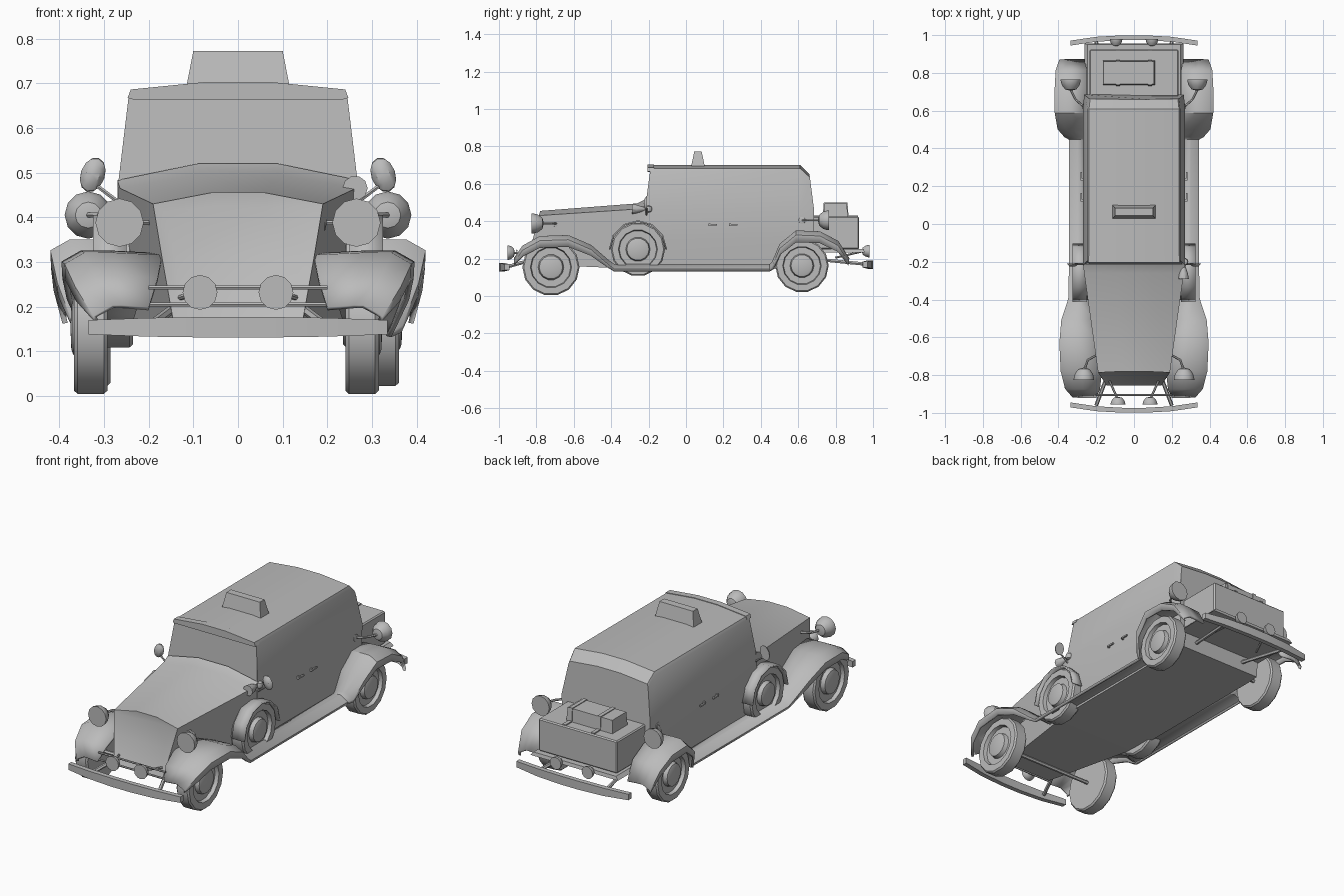
import bpy, bmesh
from math import cos, sin, pi, radians
from mathutils import Vector, Matrix

if "Cube" in bpy.data.objects:
    bpy.data.objects.remove(bpy.data.objects["Cube"])

grey = bpy.data.materials.new("plain_grey")
grey.use_nodes = True
grey.diffuse_color = (0.5, 0.5, 0.5, 1)
grey.node_tree.nodes["Principled BSDF"].inputs["Base Color"].default_value = (0.5, 0.5, 0.5, 1)


def finish(name, bm, loc=(0, 0, 0), angle=35):
    bmesh.ops.recalc_face_normals(bm, faces=bm.faces)
    mesh = bpy.data.meshes.new(name)
    bm.to_mesh(mesh)
    bm.free()
    mesh.materials.append(grey)
    obj = bpy.data.objects.new(name, mesh)
    bpy.context.collection.objects.link(obj)
    obj.location = loc
    bpy.ops.object.select_all(action='DESELECT')
    obj.select_set(True)
    bpy.context.view_layer.objects.active = obj
    bpy.ops.object.shade_smooth_by_angle(angle=radians(angle))
    return obj


def loft(name, rings, closed=True, inset=None, angle=35):
    """Skin a series of point rings; optionally inset the first cap."""
    bm = bmesh.new()
    rows = [[bm.verts.new(p) for p in ring] for ring in rings]
    n = len(rows[0])
    for a, b in zip(rows, rows[1:]):
        for i in range(n if closed else n - 1):
            j = (i + 1) % n
            bm.faces.new((a[i], a[j], b[j], b[i]))
    if closed:
        cap = bm.faces.new(rows[0])
        bm.faces.new(rows[-1])
        if inset:
            bmesh.ops.recalc_face_normals(bm, faces=bm.faces)
            bmesh.ops.inset_region(bm, faces=[cap], thickness=inset, depth=-0.008)
    return finish(name, bm, angle=angle)


def lathe(name, profile, loc, axis, n=12, warp=None):
    """Spin (radius, height) points around an axis."""
    bm = bmesh.new()
    turn = Vector(axis).to_track_quat('Z', 'Y').to_matrix().to_4x4()
    rows = []
    for r, h in profile:
        if r == 0:
            rows.append([bm.verts.new((0, 0, h))] * n)
        else:
            rows.append([bm.verts.new((r * cos(2 * pi * i / n), r * sin(2 * pi * i / n), h))
                         for i in range(n)])
    for a, b in zip(rows, rows[1:]):
        for i in range(n):
            j = (i + 1) % n
            quad = list(dict.fromkeys((a[i], a[j], b[j], b[i])))
            bm.faces.new(quad)
    bm.transform((warp or Matrix()) @ turn)
    return finish(name, bm, loc)


def rod(name, points, r=0.006):
    for p, q in zip(points, points[1:]):
        p, q = Vector(p), Vector(q)
        d = q - p
        lathe(name, [(0, 0), (r, 0), (r, d.length), (0, d.length)], p, d, 6)


def box(name, lo, hi, taper=(1, 1), bevel=0):
    bm = bmesh.new()
    bmesh.ops.create_cube(bm, size=1)
    for v in bm.verts:
        if v.co.z > 0:
            v.co.x *= taper[0]
            v.co.y *= taper[1]
    lo, hi = Vector(lo), Vector(hi)
    bm.transform(Matrix.Translation((lo + hi) / 2) @ Matrix.Diagonal((*(hi - lo), 1)))
    if bevel:
        bmesh.ops.bevel(bm, geom=bm.edges[:], offset=bevel, segments=1, affect='EDGES')
    return finish(name, bm, angle=20)


def section(half, y_of):
    """Mirror a half profile of (x, z) into a full ring."""
    full = half + [(-x, z) for x, z in reversed(half)]
    return [(x, y_of(z), z) for x, z in full]


# Cabin with slanted windscreen and rounded back
side = [(0.255, 0.145), (0.268, 0.3), (0.27, 0.46), (0.245, 0.668), (0.238, 0.683), (0.07, 0.7)]
back = [(0.25, 0.145), (0.262, 0.3), (0.264, 0.46), (0.238, 0.62), (0.232, 0.635), (0.07, 0.65)]
loft("cabin", [
    section(side, lambda z: -0.22 + max(0, z - 0.48) * 0.15),
    section(side, lambda z: 0.61),
    section(back, lambda z: 0.685 - max(0, z - 0.46) * 0.13)])
lip = [(0.235, 0.664), (0.247, 0.667), (0.24, 0.686), (0.07, 0.703)]
loft("roof_visor", [section(lip, lambda z: -0.205), section(lip, lambda z: -0.17)])

# Hood, cowl and sloping radiator
loft("hood", [
    section([(0.145, 0.17), (0.17, 0.31), (0.19, 0.43), (0.06, 0.455)],
            lambda z: -0.78 - (0.455 - z) * 0.26),
    section([(0.25, 0.145), (0.258, 0.31), (0.264, 0.465), (0.09, 0.495)], lambda z: -0.26),
    section([(0.255, 0.145), (0.262, 0.31), (0.27, 0.483), (0.09, 0.52)], lambda z: -0.212)],
    inset=0.03)

# Fenders and running boards as one swept strip: y, top z, inner x, outer x, skirt
path = [(-0.915, 0.2, 0.2, 0.32, 0.01), (-0.87, 0.265, 0.18, 0.36, 0.03),
        (-0.78, 0.315, 0.17, 0.383, 0.035), (-0.63, 0.32, 0.19, 0.39, 0.035),
        (-0.51, 0.268, 0.21, 0.38, 0.03), (-0.42, 0.19, 0.23, 0.35, 0.015),
        (-0.385, 0.165, 0.24, 0.34, 0.01), (0.45, 0.165, 0.25, 0.34, 0.01),
        (0.465, 0.18, 0.25, 0.365, 0.015), (0.505, 0.275, 0.25, 0.4, 0.03),
        (0.59, 0.345, 0.25, 0.415, 0.035), (0.715, 0.34, 0.25, 0.415, 0.035),
        (0.81, 0.29, 0.25, 0.41, 0.03), (0.868, 0.2, 0.26, 0.39, 0.015)]
for s in (-1, 1):
    strip = loft("fender_and_running_board", [
        [(s * a, y, z - 0.005), (s * (a + b) / 2, y, z), (s * (b - 0.04), y, z),
         (s * b, y, z - 0.022), (s * (b - 0.003), y, z - 0.022 - k)]
        for y, z, a, b, k in path], closed=False, angle=40)
    mod = strip.modifiers.new("thickness", 'SOLIDIFY')
    mod.thickness = 0.012
    mod.offset = 0


# Wheels
def wheel(name, s, x, y, z, r, w=0.075):
    lathe(name, [(0, 0), (r * 0.95, 0), (r, 0.008), (r, w - 0.008), (r * 0.95, w), (r * 0.72, w),
                 (r * 0.69, w - 0.02), (r * 0.45, w - 0.02), (r * 0.41, w + 0.002),
                 (r * 0.33, w + 0.006), (0, w + 0.008)], (s * x, y, z), (s, 0, 0), 14)


for s, front_x in ((-1, 0.292), (1, 0.24)):
    wheel("front_wheel", s, front_x, -0.722, 0.154, 0.153)
    wheel("rear_wheel", s, 0.285, 0.62, 0.162, 0.143)
    wheel("spare_wheel", s, 0.235, -0.257, 0.25, 0.145)
    # Partial cover over the spare
    arc = [radians(a) for a in range(0, 181, 30)]
    cover = loft("spare_cover", [[(s * x, -0.257 + 0.155 * cos(a), 0.25 + 0.155 * sin(a))
                                  for x in (0.25, 0.325)] for a in arc], closed=False)
    cover.modifiers.new("thickness", 'SOLIDIFY').thickness = 0.008
rod("front_axle", [(-0.3, -0.722, 0.154), (0.26, -0.722, 0.154)], 0.01)
rod("rear_axle", [(-0.3, 0.62, 0.162), (0.3, 0.62, 0.162)], 0.01)


# Lamps: flat lens with a bowl behind it
def lamp(name, r, depth, loc, facing):
    lathe(name, [(0, 0), (r, 0), (r, -0.12 * depth), (r * 0.88, -0.5 * depth),
                 (r * 0.55, -0.88 * depth), (0, -depth)], loc, (0, facing, 0))


pin = [(0, 0), (0.022, 0), (0.018, 0.01), (0, 0.014)]
for s in (-1, 1):
    lamp("headlight", 0.054, 0.065, (s * 0.265, -0.825, 0.388), -1)
    rod("headlight_arm", [(s * 0.262, -0.77, 0.388), (s * 0.245, -0.72, 0.388), (s * 0.2, -0.695, 0.388)])
    lathe("headlight_mount", pin, (s * 0.185, -0.695, 0.388), (s, 0, 0), 10)
    lamp("rear_lamp", 0.053, 0.06, (s * 0.335, 0.765, 0.405), 1)
    rod("rear_lamp_arm", [(s * 0.335, 0.71, 0.405), (s * 0.31, 0.66, 0.405), (s * 0.265, 0.62, 0.405)])
    lathe("rear_lamp_mount", pin, (s * 0.26, 0.62, 0.405), (s, 0, 0), 10)
    lamp("front_fog_lamp", 0.039, 0.04, (s * 0.085, -0.955, 0.232), -1)
    lamp("rear_fog_lamp", 0.033, 0.04, (s * 0.095, 0.98, 0.24), 1)
    rod("rear_fog_arm", [(s * 0.095, 0.95, 0.24), (s * 0.15, 0.8, 0.205)])

    # Oval wing mirrors
    tilt = Matrix.Rotation(s * radians(-20), 4, 'Y') @ Matrix.Diagonal((0.68, 1, 1, 1))
    lathe("wing_mirror", [(0, 0), (0.04, 0), (0.038, 0.006), (0.022, 0.016), (0, 0.018)],
          (s * 0.325, -0.208, 0.495), (0, -1, 0), 12, tilt)
    rod("mirror_arm", [(s * 0.315, -0.212, 0.47), (s * 0.262, -0.212, 0.43)], 0.005)

    # Door handles
    for y in (0.14, 0.25):
        box("door_handle", (s * 0.278 - 0.004, y - 0.02, 0.376), (s * 0.278 + 0.004, y + 0.025, 0.384))
        box("handle_stem", (s * 0.27 - 0.008, y - 0.02, 0.373), (s * 0.27 + 0.008, y - 0.01, 0.388))

    # Bumper brackets
    rod("front_bumper_bracket", [(s * 0.14, -0.8, 0.2), (s * 0.2, -0.96, 0.155)], 0.01)
    rod("rear_bumper_bracket", [(s * 0.15, 0.66, 0.2), (s * 0.2, 0.965, 0.17)], 0.01)
    rod("fog_lamp_stay", [(s * 0.13, -0.83, 0.22), (s * 0.085, -0.93, 0.232)])

for z in (0.205, 0.243):
    rod("grille_bar", [(-0.2, -0.905, z), (0.2, -0.905, z)], 0.005)

# Swivelling side lamp on the left of the windscreen
lathe("side_lamp", [(0, 0), (0.028, 0), (0.024, 0.025), (0.009, 0.07), (0, 0.09)],
      (0.262, -0.29, 0.465), (0, 1, 0), 10)
lathe("side_lamp_pivot", [(0, -0.02), (0.016, -0.013), (0.02, 0), (0.016, 0.013), (0, 0.02)],
      (0.268, -0.2, 0.465), (0, 0, 1), 10)


# Bumpers bowed outward at the centre
def bumper(name, s, z):
    spans = [(-0.335, 0.945, 0.016), (-0.2, 0.965, 0.021), (-0.06, 0.973, 0.023),
             (0.06, 0.973, 0.023), (0.2, 0.965, 0.021), (0.335, 0.945, 0.016)]
    loft(name, [[(x, s * y, z - h), (x, s * (y + 0.026), z - h),
                 (x, s * (y + 0.026), z + h), (x, s * y, z + h)] for x, y, h in spans], angle=20)


bumper("front_bumper", -1, 0.154)
bumper("rear_bumper", 1, 0.168)

# Luggage at the back
box("luggage_rack", (-0.262, 0.67, 0.232), (0.262, 0.955, 0.25), (0.94, 0.97))
box("trunk", (-0.235, 0.675, 0.25), (0.235, 0.925, 0.425), bevel=0.006)
box("small_case", (-0.165, 0.735, 0.425), (0.11, 0.865, 0.495), (0.97, 0.92))
for x in (-0.085, 0.085):
    box("case_strap", (x - 0.01, 0.685, 0.425), (x + 0.01, 0.92, 0.431))
    box("case_strap_over", (x - 0.01, 0.731, 0.425), (x + 0.01, 0.869, 0.499), (1, 0.92))

# Roof sign
box("roof_sign", (-0.115, 0.028, 0.695), (0.115, 0.1, 0.772), (0.87, 0.55))
